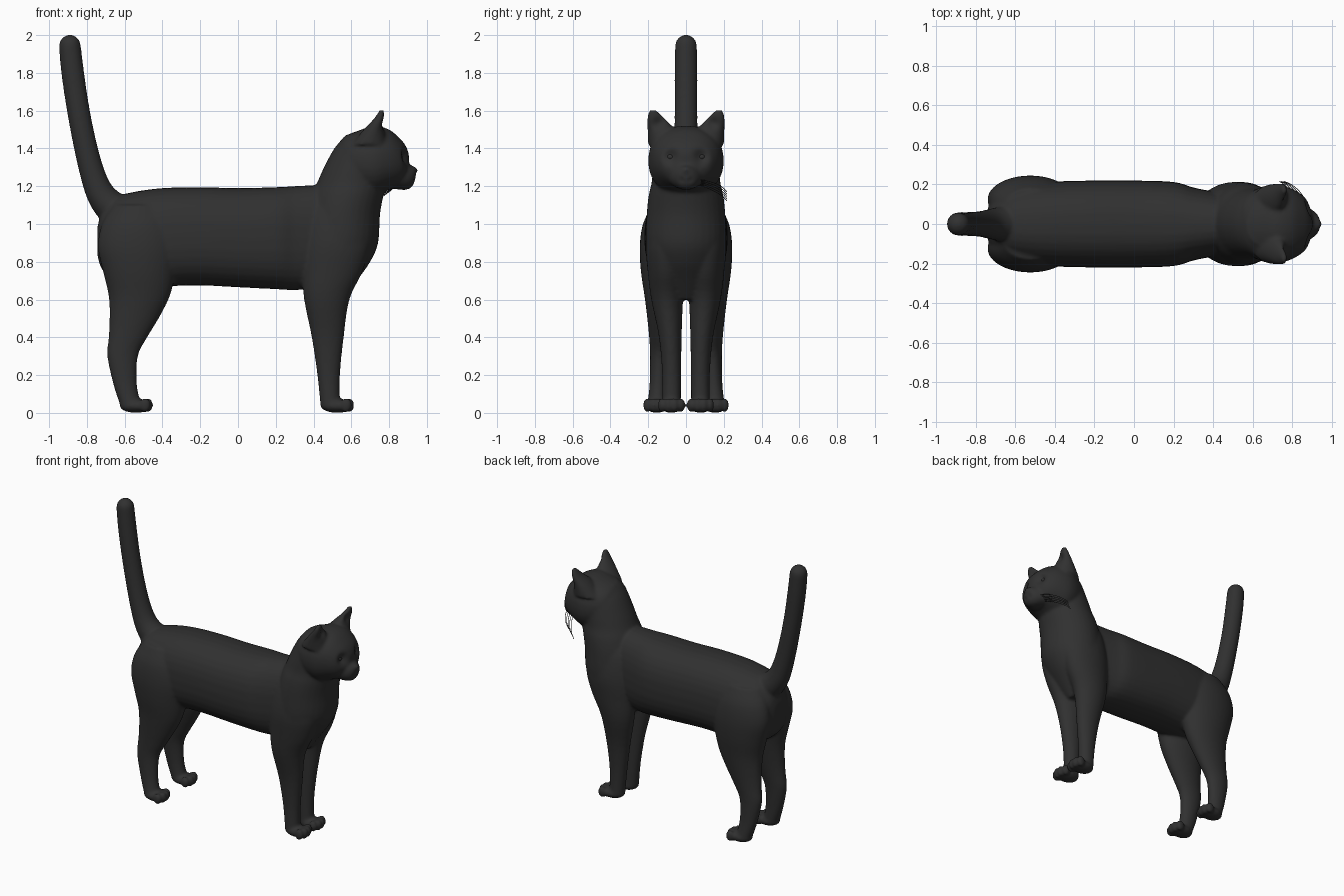
import bpy, bmesh, math
from mathutils import Vector, Matrix

if "Cube" in bpy.data.objects:
    bpy.data.objects.remove(bpy.data.objects["Cube"])

fur = bpy.data.materials.new("black fur")
fur.diffuse_color = (0.03, 0.03, 0.03, 1)
fur.use_nodes = True
fur.node_tree.nodes["Principled BSDF"].inputs["Base Color"].default_value = fur.diffuse_color
bm = bmesh.new()          # all body volumes, fused later


def resample(rows, steps=4):
    """Catmull-Rom through the section rows."""
    out = []
    for i in range(len(rows) - 1):
        p0, p1 = rows[max(i - 1, 0)], rows[i]
        p2, p3 = rows[i + 1], rows[min(i + 2, len(rows) - 1)]
        for s in range(steps):
            t = s / steps
            out.append([0.5 * (2 * b + (c - a) * t + (2 * a - 5 * b + 4 * c - d) * t * t
                               + (3 * b - a - 3 * c + d) * t ** 3)
                        for a, b, c, d in zip(p0, p1, p2, p3)])
    return out + [list(rows[-1])]


def loft(rings, n=32, power=2.0):
    """Skin superellipse rings given as (centre, half axis u, half axis v)."""
    loops = []
    for c, u, v in rings:
        loop = []
        for k in range(n):
            a = 2 * math.pi * k / n
            ca, sa = math.cos(a), math.sin(a)
            loop.append(bm.verts.new(c + u * math.copysign(abs(ca) ** (2 / power), ca)
                                     + v * math.copysign(abs(sa) ** (2 / power), sa)))
        loops.append(loop)
    for a, b in zip(loops, loops[1:]):
        for k in range(n):
            bm.faces.new((a[k], a[(k + 1) % n], b[(k + 1) % n], b[k]))
    bm.faces.new(loops[0][::-1])
    bm.faces.new(loops[-1])


def loft_x(rows, power=2.0):
    """Rows: x, bottom z, top z, half width."""
    loft([(Vector((x, 0, (a + b) / 2)), Vector((0, w, 0)), Vector((0, 0, (b - a) / 2)))
          for x, a, b, w in resample(rows)], power=power)


def loft_z(rows, side=1, power=2.0):
    """Rows: z, rear x, front x, centre y, half width."""
    loft([(Vector(((a + b) / 2, side * y, z)), Vector(((b - a) / 2, 0, 0)), Vector((0, w, 0)))
          for z, a, b, y, w in resample(rows)], power=power)


def ball(target, centre, radii):
    m = Matrix.Translation(centre) @ Matrix.Diagonal((*radii, 1))
    bmesh.ops.create_uvsphere(target, u_segments=20, v_segments=12, radius=1, matrix=m)


def finish(mesh_bm, name):
    bmesh.ops.recalc_face_normals(mesh_bm, faces=mesh_bm.faces)
    me = bpy.data.meshes.new(name)
    mesh_bm.to_mesh(me)
    mesh_bm.free()
    me.materials.append(fur)
    ob = bpy.data.objects.new(name, me)
    bpy.context.collection.objects.link(ob)
    for p in me.polygons:
        p.use_smooth = True
    return ob


# torso
loft_x([(-.745, .84, .98, .06), (-.72, .76, 1.06, .12), (-.65, .70, 1.14, .17),
        (-.55, .67, 1.17, .20), (-.40, .67, 1.19, .215), (-.2, .675, 1.195, .22),
        (0, .665, 1.19, .22), (.2, .655, 1.195, .213), (.3, .65, 1.20, .185),
        (.4, .66, 1.205, .165), (.5, .68, 1.2, .15)], power=2.4)
# chest and neck
loft_z([(.60, .42, .56, 0, .08), (.7, .35, .63, 0, .16), (.8, .345, .70, 0, .19),
        (.9, .345, .742, 0, .212), (1.05, .365, .752, 0, .208), (1.15, .39, .77, 0, .198),
        (1.22, .42, .785, 0, .182), (1.3, .455, .80, 0, .175), (1.4, .51, .79, 0, .16),
        (1.47, .57, .74, 0, .11)])
# head and muzzle
loft_x([(.515, 1.3, 1.39, .06), (.56, 1.22, 1.46, .14), (.64, 1.17, 1.495, .185),
        (.72, 1.15, 1.52, .20), (.80, 1.18, 1.50, .178), (.86, 1.21, 1.45, .14),
        (.89, 1.25, 1.41, .10), (.905, 1.30, 1.37, .05)], power=2.2)
loft_x([(.80, 1.19, 1.34, .12), (.88, 1.18, 1.325, .085), (.92, 1.195, 1.31, .058),
        (.94, 1.235, 1.30, .03)])
ball(bm, (.93, 0, 1.285), (.021, .024, .02))
# tail
path = resample([(-.60, 1.04, .09), (-.67, 1.09, .088), (-.725, 1.155, .076),
                 (-.765, 1.25, .067), (-.805, 1.4, .062), (-.845, 1.6, .06),
                 (-.875, 1.8, .06), (-.89, 1.94, .058)])
rings = []
for i, (x, z, r) in enumerate(path):
    a, b = path[max(i - 1, 0)], path[min(i + 1, len(path) - 1)]
    d = Vector((b[0] - a[0], 0, b[1] - a[1])).normalized()
    rings.append((Vector((x, 0, z)), Vector((0, r, 0)), Vector((d.z, 0, -d.x)) * r))
loft(rings)
ball(bm, (-.89, 0, 1.942), (.058, .058, .06))

for s in (1, -1):
    # hind leg
    loft_z([(.03, -.62, -.51, .155, .052), (.15, -.66, -.535, .147, .046),
            (.3, -.692, -.53, .14, .05), (.4, -.685, -.48, .135, .06),
            (.5, -.68, -.42, .13, .075), (.62, -.685, -.36, .125, .095),
            (.75, -.715, -.33, .125, .114), (.88, -.742, -.31, .125, .12),
            (1.0, -.72, -.33, .115, .113), (1.1, -.66, -.38, .09, .09)], s)
    # front leg
    loft_z([(.03, .437, .54, .077, .05), (.2, .42, .54, .076, .05), (.4, .39, .56, .083, .06),
            (.6, .35, .59, .1, .084), (.75, .34, .66, .103, .1), (.9, .345, .70, .103, .11),
            (1.05, .37, .68, .09, .1), (1.15, .42, .62, .07, .08)], s)
    # paws with four toes each
    for x, y in ((.525, .077), (-.54, .155)):
        ball(bm, (x, s * y, .037), (.088, .06, .037))
        for k in range(4):
            o = (k - 1.5) * .034
            ball(bm, (x + .068 - abs(o) * .4, s * y + o, .041), (.03, .021, .039))
    # ear
    loft_z([(1.42, .60, .79, .12, .08), (1.5, .665, .775, .132, .072),
            (1.56, .722, .776, .16, .046), (1.605, .75, .772, .176, .018)], s)

# fuse the volumes into one smooth skin
body = finish(bm, "cat_body")
bpy.context.view_layer.objects.active = body
body.select_set(True)
rm = body.modifiers.new("fuse", "REMESH")
rm.mode, rm.voxel_size, rm.use_smooth_shade = "VOXEL", .01, True
sm = body.modifiers.new("soften", "SMOOTH")
sm.factor, sm.iterations = .5, 6
for m in ("fuse", "soften"):
    bpy.ops.object.modifier_apply(modifier=m)

# eye sockets, ear hollows and mouth line pressed into the forward-facing skin
dents = [((.885, s * .078, 1.355), .036, .032) for s in (1, -1)]
dents += [((.765, s * .142, 1.535), .03, .022) for s in (1, -1)]
dents += [((.925, s * .02, 1.235), .014, .01) for s in (1, -1)]
for v in body.data.vertices:
    if v.normal.x > .2 and v.co.z > 1.15:
        push = sum(depth * math.exp(-((v.co - Vector(c)).length / r) ** 2)
                   for c, r, depth in dents)
        v.co.x -= push

# eyeballs
eyes = bmesh.new()
for s in (1, -1):
    ball(eyes, (.848, s * .08, 1.355), (.024, .027, .02))
finish(eyes, "eyes")

# whiskers on the left cheek
cu = bpy.data.curves.new("whiskers", "CURVE")
cu.dimensions, cu.bevel_depth, cu.bevel_resolution = "3D", .0018, 1
for k in range(5):
    sp = cu.splines.new("NURBS")
    sp.points.add(3)
    sp.use_endpoint_u, sp.order_u = True, 4
    d = k * .012
    pts = [(.89 - d, .06, 1.235 - d * .5), (.87 - d, .14, 1.23 - d),
           (.82 - d, .20, 1.20 - d), (.76 - d * .5, .215, 1.17 - d)]
    for p, co in zip(sp.points, pts):
        p.co = (*co, 1)
cu.materials.append(fur)
bpy.context.collection.objects.link(bpy.data.objects.new("whiskers", cu))
